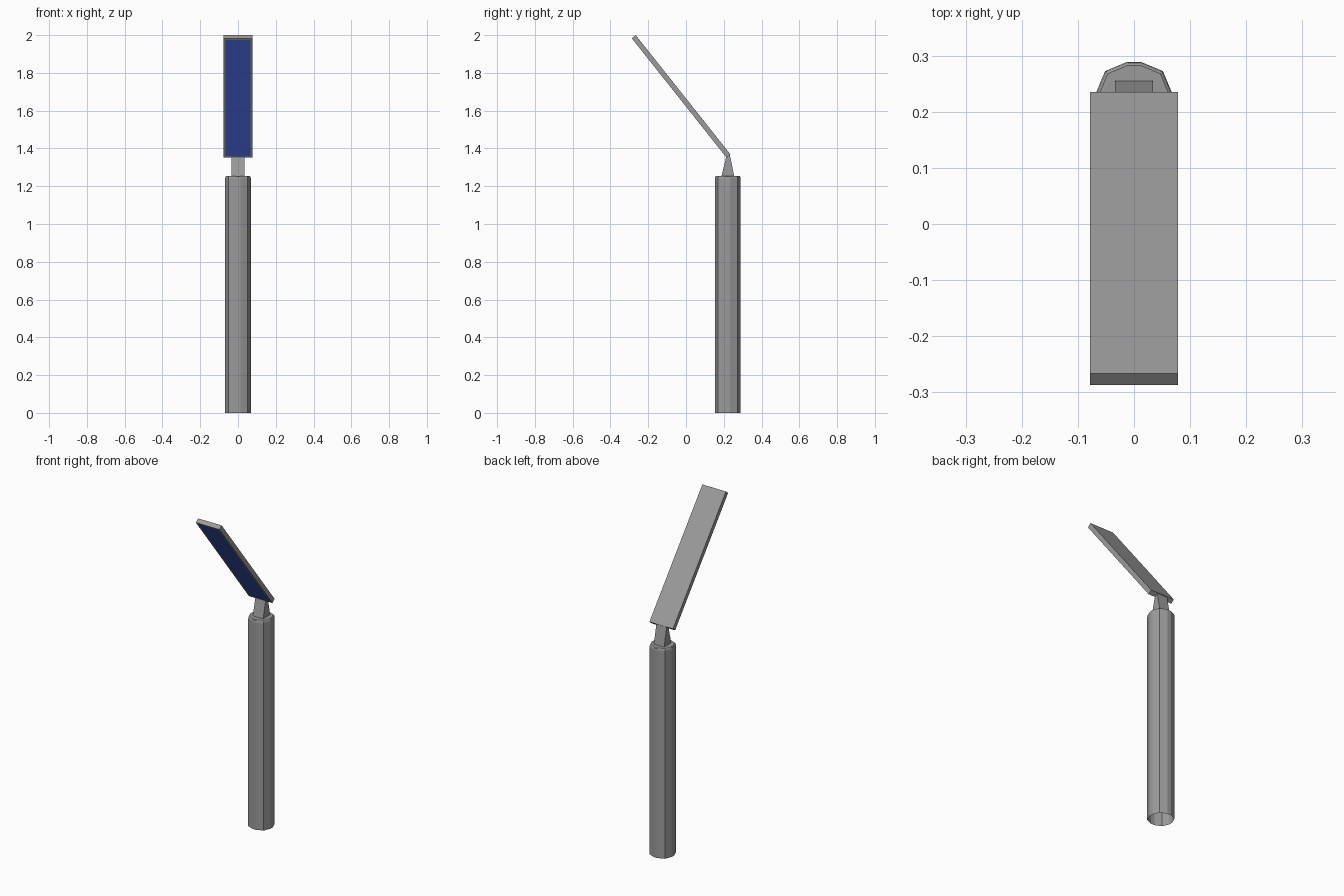
import bpy, bmesh, math
from mathutils import Vector

if "Cube" in bpy.data.objects:
    bpy.data.objects.remove(bpy.data.objects["Cube"])


def make_material(name, color):
    mat = bpy.data.materials.new(name)
    mat.diffuse_color = color
    mat.use_nodes = True
    mat.node_tree.nodes["Principled BSDF"].inputs["Base Color"].default_value = mat.diffuse_color
    return mat


grey = make_material("metal_grey", (0.328, 0.328, 0.328, 1))
blue = make_material("cell_blue", (0.07, 0.14, 0.72, 1))


def make_object(name, bm):
    bmesh.ops.recalc_face_normals(bm, faces=bm.faces)
    mesh = bpy.data.meshes.new(name)
    bm.to_mesh(mesh)
    bm.free()
    mesh.materials.append(grey)
    obj = bpy.data.objects.new(name, mesh)
    bpy.context.collection.objects.link(obj)
    return obj


def loft(bm, rings, cap_start=True, cap_end=True):
    loops = [[bm.verts.new(p) for p in ring] for ring in rings]
    n = len(loops[0])
    for a, b in zip(loops, loops[1:]):
        for i in range(n):
            j = (i + 1) % n
            bm.faces.new((a[i], a[j], b[j], b[i]))
    if cap_start:
        bm.faces.new(loops[0][::-1])
    if cap_end:
        bm.faces.new(loops[-1])


POLE_Y = 0.221


# Post: octagon with its four axis corners cut flat, open underneath
def post_ring(scale, z):
    ring = []
    for k in range(4):
        c, s = math.cos(k * math.pi / 2), math.sin(k * math.pi / 2)
        for x, y in ((0.068, -0.012), (0.068, 0.012), (0.0515, 0.0515)):
            ring.append((scale * (x * c - y * s), POLE_Y + scale * (x * s + y * c), z))
    return ring


bm = bmesh.new()
loft(bm, [post_ring(1, 0), post_ring(1, 1.24), post_ring(0.97, 1.251),
          post_ring(0.91, 1.255)], cap_start=False)
make_object("post", bm)


# Bracket: block tapering front to back towards the panel
def bracket_ring(y0, y1, z0, z1):
    w = 0.034
    return [(-w, y0, z0), (w, y0, z0), (w, y1, z1), (-w, y1, z1)]


bm = bmesh.new()
loft(bm, [bracket_ring(0.187, 0.256, 1.25, 1.25),
          bracket_ring(0.213, 0.232, 1.356, 1.367)])
make_object("bracket", bm)

# Panel: tilted slab with the cell area inset on its lower face
profile = [(-0.287, 1.983), (-0.266, 2.0), (0.235, 1.369), (0.214, 1.352)]
bm = bmesh.new()
loft(bm, [[(x, y, z) for y, z in profile] for x in (-0.078, 0.078)])
bmesh.ops.recalc_face_normals(bm, faces=bm.faces)
bm.normal_update()
facing = Vector((0, -0.78, -0.62))
cells = max(bm.faces, key=lambda f: f.normal.dot(facing))
bmesh.ops.inset_region(bm, faces=[cells], thickness=0.015)
cells.material_index = 1
panel = make_object("solar_panel", bm)
panel.data.materials.append(blue)
